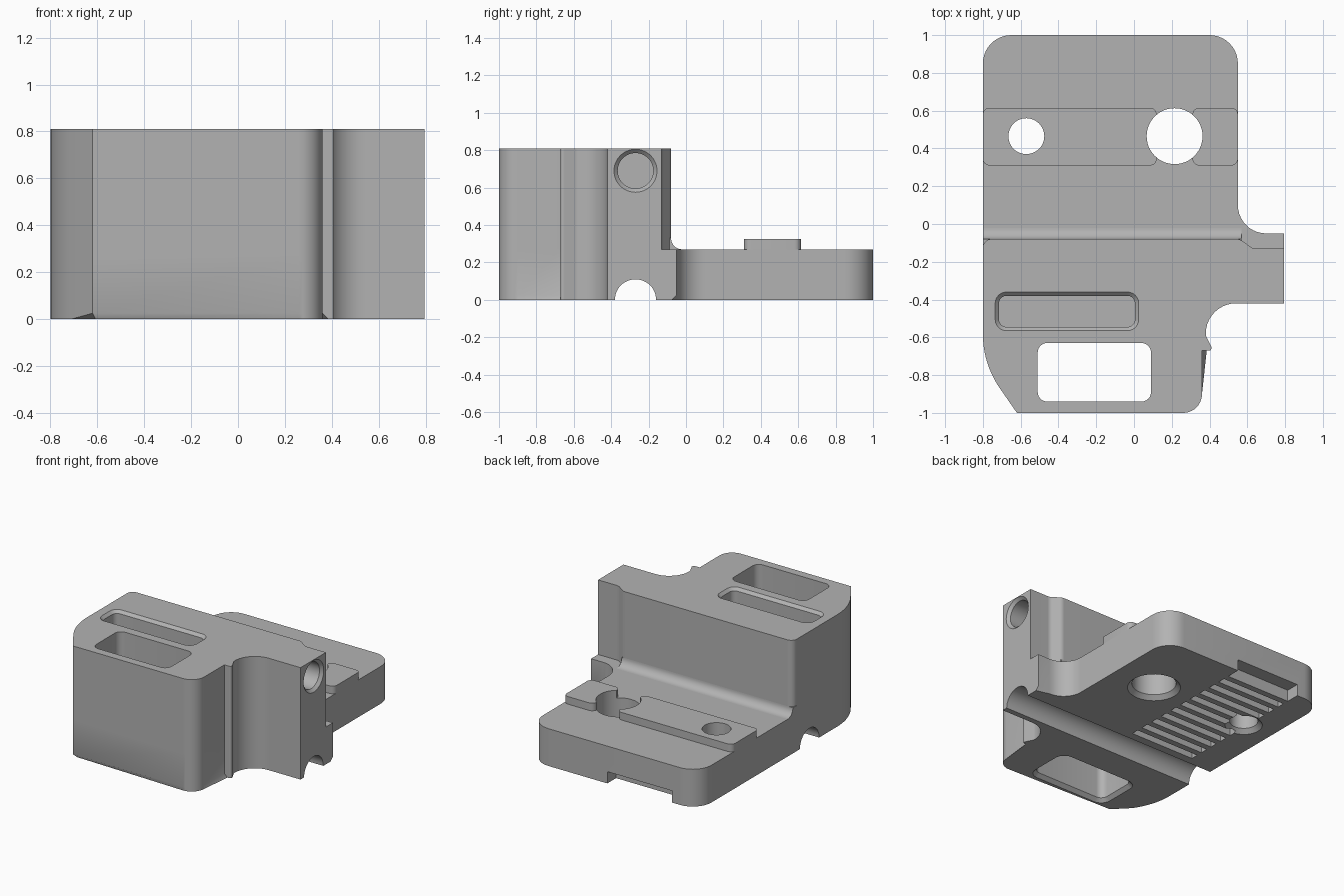
import bpy, bmesh, math
from mathutils import Vector, Matrix

if "Cube" in bpy.data.objects:
    bpy.data.objects.remove(bpy.data.objects["Cube"])

grey = bpy.data.materials.new("plain grey")
grey.use_nodes = True
grey.diffuse_color = (0.45, 0.45, 0.45, 1)
grey.node_tree.nodes["Principled BSDF"].inputs["Base Color"].default_value = (0.45, 0.45, 0.45, 1)


def outline(corners, steps=10):
    """Polygon from (x, y, radius) corners, rounding each corner."""
    pts = []
    n = len(corners)
    for i, (x, y, r) in enumerate(corners):
        p = Vector((x, y))
        if r == 0:
            pts.append(p)
            continue
        d1 = (Vector(corners[i - 1][:2]) - p).normalized()
        d2 = (Vector(corners[(i + 1) % n][:2]) - p).normalized()
        half = d1.angle(d2) / 2
        c = p + (d1 + d2).normalized() * (r / math.sin(half))
        t = r / math.tan(half)
        a, b = p + d1 * t - c, p + d2 * t - c
        turn = math.atan2(a.x * b.y - a.y * b.x, a.dot(b))
        pts += [c + Matrix.Rotation(turn * k / steps, 2) @ a for k in range(steps + 1)]
    return pts


def rect(x0, x1, y0, y1, r=0, grow=0):
    x0, x1, y0, y1 = x0 - grow, x1 + grow, y0 - grow, y1 + grow
    if r:
        r += grow
    return outline([(x0, y0, r), (x1, y0, r), (x1, y1, r), (x0, y1, r)], 6)


def circle(x, y, r, n=48):
    return [Vector((x + r * math.cos(math.tau * i / n), y + r * math.sin(math.tau * i / n)))
            for i in range(n)]


def loft(name, rings, along_x=False, bevel_rule=None):
    """Closed solid through (outline, height) rings, rising along z or x."""
    bm = bmesh.new()
    loops = [[bm.verts.new((h, p.x, p.y) if along_x else (p.x, p.y, h)) for p in pts]
             for pts, h in rings]
    n = len(loops[0])
    for lo, hi in zip(loops, loops[1:]):
        for i in range(n):
            j = (i + 1) % n
            bm.faces.new((lo[i], lo[j], hi[j], hi[i]))
    bm.faces.new(loops[0][::-1])
    bm.faces.new(loops[-1])
    if bevel_rule:
        edges = [e for e in bm.edges if bevel_rule((e.verts[0].co + e.verts[1].co) / 2)]
        bmesh.ops.bevel(bm, geom=edges, offset=0.025, segments=1, affect='EDGES')
    bmesh.ops.recalc_face_normals(bm, faces=bm.faces)
    me = bpy.data.meshes.new(name)
    bm.to_mesh(me)
    bm.free()
    ob = bpy.data.objects.new(name, me)
    bpy.context.collection.objects.link(ob)
    me.materials.append(grey)
    return ob


def cut(target, cutters):
    bpy.context.view_layer.objects.active = target
    for c in cutters:
        m = target.modifiers.new("cut", 'BOOLEAN')
        m.operation, m.solver, m.object = 'DIFFERENCE', 'EXACT', c
        bpy.ops.object.modifier_apply(modifier=m.name)


# Shared front half of the footprint, running to the end of the side arm
front = [(-0.62, -1, 0), (0.36, -1, 0.1), (0.36, -0.67, 0), (0.41, -0.67, 0.012),
         (0.41, -0.65, 0), (0.38, -0.59, 0), (0.38, -0.42, 0.16), (0.795, -0.42, 0)]
front_left = [(-0.8, -0.74, 0.5)]
base_shape = outline(front + [(0.795, -0.05, 0), (0.55, -0.05, 0.15), (0.55, 1, 0.15),
                              (-0.8, 1, 0.15)] + front_left)
block_shape = outline(front + [(0.795, -0.13, 0), (0.63, -0.13, 0.05), (0.56, -0.08, 0.05),
                               (-0.8, -0.08, 0.045)] + front_left)

BASE_TOP, TOP = 0.27, 0.81

# Main bodies; the underside rim is chamfered except around the arm
base = loft("base_plate", [(base_shape, 0), (base_shape, BASE_TOP)],
            bevel_rule=lambda m: m.z < 0.001 and (m.x < 0.37 or m.y > -0.06))
block = loft("upper_block", [(block_shape, BASE_TOP), (block_shape, TOP)])

# Concave fillet where the block meets the plate
arc = [Vector((-0.02 + 0.06 * math.cos(a), 0.33 + 0.06 * math.sin(a)))
       for a in (math.radians(270 - 9 * i) for i in range(11))]
profile = [Vector((-0.13, BASE_TOP))] + arc + [Vector((-0.13, 0.33))]
fillet = loft("wall_fillet", [(profile, -0.8), (profile, 0.57)], along_x=True)

# Raised clamp strip in two pieces
strips = []
for name, x0, x1 in (("long_strip", -0.8, 0.12), ("short_strip", 0.31, 0.55)):
    shape = rect(x0, x1, 0.31, 0.615, 0.035)
    strips.append(loft(name, [(shape, BASE_TOP), (shape, 0.325)]))

# Cutters: window, top slot, rod bore, rod channel
window = loft("window_cutter", [(rect(-0.51, 0.09, -0.94, -0.63, 0.05, g), z)
                                for g, z in ((0.045, -0.02), (0, 0.025), (0, 0.9))])
slot = loft("slot_cutter", [(rect(-0.715, 0.005, -0.545, -0.38, 0.04, g), z)
                            for g, z in ((0, 0.3), (0, 0.79), (0.04, 0.83))])
bore = loft("bore_cutter", [(circle(-0.27, 0.69, r), x)
                            for r, x in ((0.095, -0.6), (0.095, 0.775), (0.135, 0.815))],
            along_x=True)
channel_shape = circle(-0.27, 0, 0.11)
channel = loft("channel_cutter", [(channel_shape, -0.9), (channel_shape, 0.9)], along_x=True)

# Cutters: screw holes, flared underneath
holes = [loft("hole_cutter", [(circle(x, 0.465, r + g), z)
                              for g, z in ((0.05, -0.02), (0, 0.03), (0, 0.4))])
         for x, r in ((-0.57, 0.095), (0.215, 0.148))]

# Cutters: toothed belt grooves and the open end at the back
spans = [(-0.1 + 0.1 * i, -0.045 + 0.1 * i) for i in range(10)] + [(0.9, 1.1)]
grooves = []
for y0, y1 in spans:
    shape = rect(-0.59, -0.07, y0, y1)
    grooves.append(loft("groove_cutter", [(shape, -0.1), (shape, 0.085)]))

cut(base, [window, channel] + grooves + holes)
cut(block, [window, slot, bore])
for s in strips:
    cut(s, holes)

for c in [window, slot, bore, channel] + holes + grooves:
    bpy.data.objects.remove(c)

# Smooth the curved walls and keep the edges crisp
bpy.ops.object.select_all(action='DESELECT')
for ob in [base, block, fillet] + strips:
    ob.select_set(True)
bpy.context.view_layer.objects.active = base
bpy.ops.object.shade_smooth_by_angle(angle=math.radians(30))
